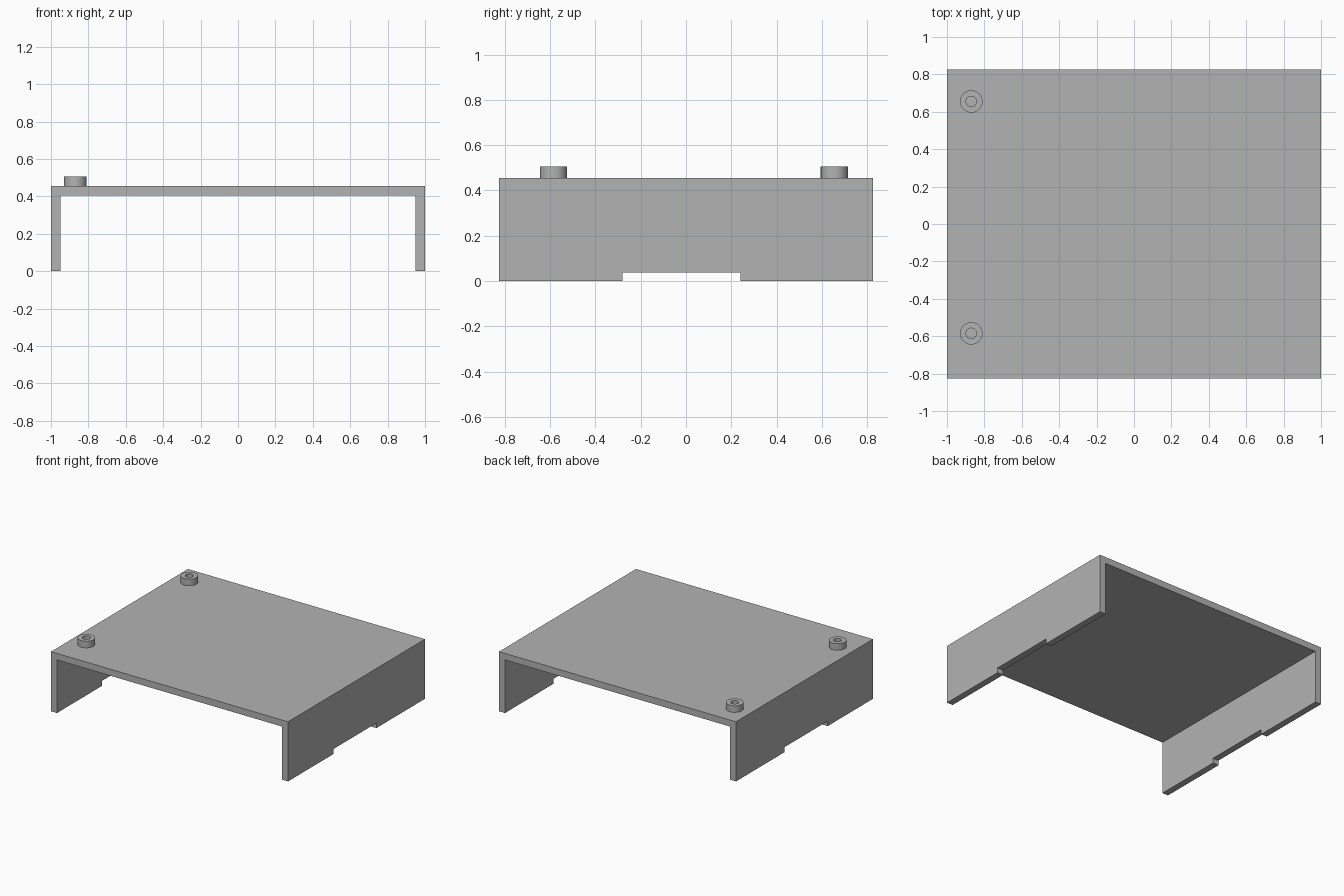
import bpy, bmesh, math

if "Cube" in bpy.data.objects:
    bpy.data.objects.remove(bpy.data.objects["Cube"], do_unlink=True)

HALF_X, HALF_Y, TOP, WALL = 1.0, 0.825, 0.455, 0.05

grey = bpy.data.materials.new("mid grey")
grey.use_nodes = True
colour = (0.45, 0.45, 0.45, 1)
grey.diffuse_color = colour
grey.node_tree.nodes["Principled BSDF"].inputs["Base Color"].default_value = colour


def make_object(name, bm):
    bmesh.ops.recalc_face_normals(bm, faces=bm.faces)
    mesh = bpy.data.meshes.new(name)
    bm.to_mesh(mesh)
    bm.free()
    mesh.materials.append(grey)
    obj = bpy.data.objects.new(name, mesh)
    bpy.context.collection.objects.link(obj)
    return obj


def activate(obj):
    bpy.ops.object.select_all(action='DESELECT')
    obj.select_set(True)
    bpy.context.view_layer.objects.active = obj


# Cover: upside-down U profile extruded from front to back
half = [(HALF_X, TOP), (HALF_X, 0), (HALF_X - WALL, 0), (HALF_X - WALL, TOP - WALL)]
profile = half + [(-x, z) for x, z in reversed(half)]
bm = bmesh.new()
face = bm.faces.new([bm.verts.new((x, -HALF_Y, z)) for x, z in profile])
new = bmesh.ops.extrude_face_region(bm, geom=[face])["geom"]
bmesh.ops.translate(bm, vec=(0, 2 * HALF_Y, 0),
                    verts=[v for v in new if isinstance(v, bmesh.types.BMVert)])
cover = make_object("cover", bm)

# Shallow notch under both side walls
bm = bmesh.new()
bmesh.ops.create_cube(bm, size=1)
bmesh.ops.scale(bm, vec=(3, 0.52, 0.076), verts=bm.verts)
bmesh.ops.translate(bm, vec=(0, -0.02, 0), verts=bm.verts)
cutter = make_object("notch_cutter", bm)
cutter.hide_render = True
cut = cover.modifiers.new("notch", 'BOOLEAN')
cut.operation = 'DIFFERENCE'
cut.solver = 'EXACT'
cut.object = cutter
activate(cover)
bpy.ops.object.modifier_apply(modifier=cut.name)
bpy.data.objects.remove(cutter, do_unlink=True)


# Hollow round standoffs on the top plate
def standoff(name, x, y, outer=0.06, inner=0.028, height=0.05, sides=32):
    bm = bmesh.new()
    section = [(outer, 0), (outer, height), (inner, height), (inner, 0)]
    verts = [bm.verts.new((r, 0, z)) for r, z in section]
    edges = [bm.edges.new(pair) for pair in zip(verts, verts[1:])]
    bmesh.ops.spin(bm, geom=verts + edges, cent=(0, 0, 0), axis=(0, 0, 1),
                   angle=math.tau, steps=sides)
    bmesh.ops.remove_doubles(bm, verts=bm.verts, dist=0.0005)
    obj = make_object(name, bm)
    # Point the faces outward whatever the spin direction
    rim = max(obj.data.polygons, key=lambda p: p.center.z)
    if rim.normal.z < 0:
        obj.data.flip_normals()
    obj.location = (x, y, TOP)
    activate(obj)
    bpy.ops.object.shade_smooth_by_angle(angle=math.radians(30))


standoff("front_standoff", -0.87, -0.585)
standoff("back_standoff", -0.87, 0.655)
